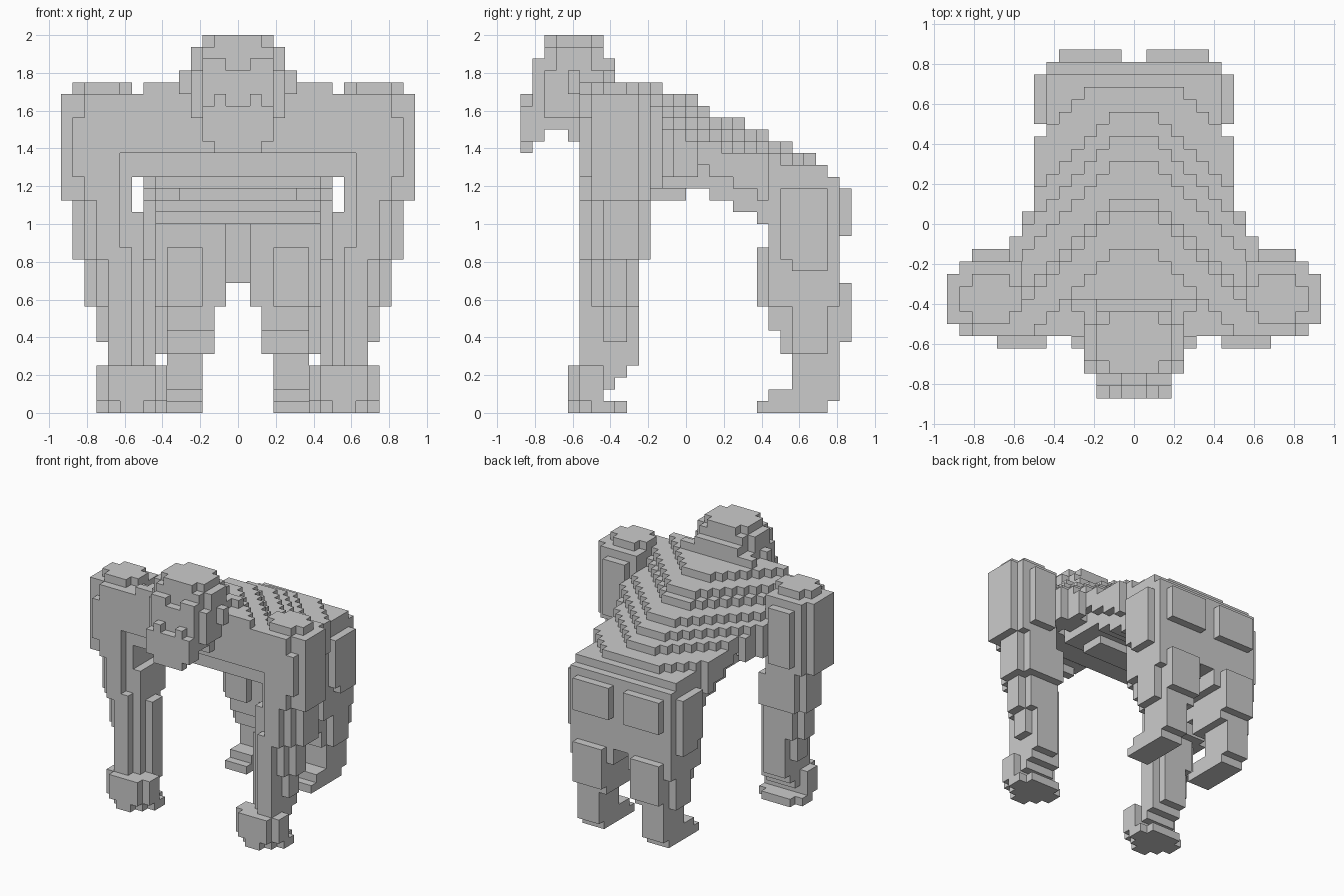
import bpy
import bmesh
from mathutils import Vector

cube = bpy.data.objects.get("Cube")
if cube:
    bpy.data.objects.remove(cube, do_unlink=True)

UNIT = 2 / 32  # edge length of one block

fur = bpy.data.materials.new("grey_fur")
fur.use_nodes = True
fur.diffuse_color = (0.6, 0.6, 0.6, 1)
fur.node_tree.nodes["Principled BSDF"].inputs["Base Color"].default_value = fur.diffuse_color


def fill(boxes):
    """Collect the blocks inside boxes given as x, y and z ranges."""
    return {(x, y, z)
            for (xa, xb), (ya, yb), (za, zb) in boxes
            for x in range(xa, xb) for y in range(ya, yb) for z in range(za, zb)}


def mirrored(cells):
    return {(-1 - x, y, z) for x, y, z in cells}


def build(name, cells):
    """Make one object from the outer faces of a set of blocks."""
    bm = bmesh.new()
    verts = {}

    def corner(point):
        key = tuple(point)
        if key not in verts:
            verts[key] = bm.verts.new(Vector(key) * UNIT)
        return verts[key]

    for cell in sorted(cells):
        for axis in range(3):
            u, v = (axis + 1) % 3, (axis + 2) % 3
            for side in (0, 1):
                neighbour = list(cell)
                neighbour[axis] += 2 * side - 1
                if tuple(neighbour) in cells:
                    continue
                loop = []
                for du, dv in ((0, 0), (1, 0), (1, 1), (0, 1)):
                    point = list(cell)
                    point[axis] += side
                    point[u] += du
                    point[v] += dv
                    loop.append(corner(point))
                bm.faces.new(loop if side else loop[::-1])
    # merge flat neighbouring faces
    bmesh.ops.dissolve_limit(bm, angle_limit=0.01, verts=bm.verts[:], edges=bm.edges[:])
    mesh = bpy.data.meshes.new(name)
    bm.to_mesh(mesh)
    bm.free()
    mesh.materials.append(fur)
    obj = bpy.data.objects.new(name, mesh)
    bpy.context.collection.objects.link(obj)


# Torso: terraced back that drops to the rear and to the sides
terraces = ((28, -2), (27, 1), (26, 2), (25, 5), (24, 7),
            (23, 9), (22, 11), (21, 12), (20, 13))
belly = {-9: 22, -8: 20, -7: 20, -6: 20, -5: 20, -4: 19, -3: 18, -2: 18, -1: 18,
         0: 19, 1: 19, 2: 18, 3: 18, 4: 17, 5: 17}


def back_height(x, y):
    for height, limit in terraces:
        drop = max(0, x - 1)
        if height == 22:
            drop = max(0, drop - 2)
        elif height < 22:
            drop = 0
        if y + drop < limit:
            return min(height, 27) if x > 7 else height
    return 20


def half_width(y):
    return 10 if y < -1 else 9 if y < 1 else 8 if y < 7 else 7


torso = set()
for y in range(-9, 13):
    for x in range(half_width(y)):
        low = belly.get(y, 16)
        if x == 7:
            low += 2 if y > -5 else 0
        elif x > 7:
            low = max(low, 22 if y < -8 else 20)
        elif x > 4 and -4 < y < 0:
            low += 1
        torso |= {(x, y, z) for z in range(low, back_height(x, y))}
torso |= fill([((0, 1), (8, 13), (11, 16))])
build("torso", torso | mirrored(torso))

# Head: skull, brow, muzzle, ears and nape
head = fill([
    ((0, 2), (-12, -7), (31, 32)),
    ((2, 3), (-11, -8), (31, 32)),
    ((0, 3), (-12, -7), (25, 31)),
    ((3, 4), (-12, -7), (25, 29)),
    ((3, 4), (-11, -8), (29, 31)),
    ((0, 3), (-12, -8), (24, 25)),
    ((0, 3), (-10, -9), (23, 24)),
    ((1, 3), (-13, -12), (27, 30)),
    ((0, 1), (-13, -12), (27, 29)),
    ((0, 3), (-13, -12), (23, 27)),
    ((0, 3), (-14, -13), (23, 26)),
    ((0, 2), (-14, -13), (22, 23)),
    ((1, 2), (-14, -13), (26, 27)),
    ((4, 5), (-10, -9), (27, 29)),
    ((0, 5), (-7, -6), (27, 29)),
    ((0, 3), (-7, -6), (29, 30)),
])
build("head", head | mirrored(head))

# Arms: rounded shoulder, tapering forearm and fist
arm = fill([
    ((10, 13), (-8, -4), (27, 28)),
    ((9, 14), (-7, -5), (27, 28)),
    ((9, 13), (-9, -3), (18, 27)),
    ((13, 14), (-8, -3), (18, 27)),
    ((13, 14), (-9, -8), (20, 25)),
    ((10, 13), (-3, -2), (19, 26)),
    ((14, 15), (-8, -4), (18, 27)),
    ((13, 14), (-7, -4), (13, 18)),
    ((9, 12), (-9, -3), (13, 18)),
    ((12, 13), (-8, -3), (13, 18)),
    ((8, 9), (-8, -3), (13, 17)),
    ((12, 13), (-7, -5), (9, 13)),
    ((9, 11), (-9, -4), (4, 13)),
    ((11, 12), (-8, -4), (9, 13)),
    ((8, 9), (-8, -4), (4, 13)),
    ((7, 8), (-7, -5), (4, 13)),
    ((11, 12), (-7, -5), (6, 9)),
    ((7, 11), (-10, -5), (3, 4)),
    ((7, 11), (-10, -6), (2, 3)),
    ((7, 11), (-10, -7), (1, 2)),
    ((8, 10), (-10, -9), (0, 1)),
    ((7, 11), (-9, -5), (0, 1)),
    ((6, 12), (-9, -7), (1, 4)),
    ((6, 12), (-8, -6), (0, 1)),
])
# hollow on the inner front of the shoulder
arm -= fill([((9, 10), (-9, -8), (14, 22))])

# Legs: thigh, hip plate, buttock, calf, shin and foot
leg = fill([
    ((3, 6), (6, 12), (0, 1)),
    ((3, 6), (7, 13), (1, 2)),
    ((3, 6), (9, 13), (2, 5)),
    ((2, 6), (8, 13), (5, 9)),
    ((6, 7), (9, 12), (5, 9)),
    ((2, 6), (7, 8), (7, 9)),
    ((1, 7), (7, 13), (9, 16)),
    ((3, 6), (6, 7), (9, 14)),
    ((7, 8), (8, 12), (13, 19)),
    ((7, 8), (9, 12), (12, 13)),
    ((1, 6), (13, 14), (15, 19)),
    ((2, 6), (13, 14), (6, 11)),
])
for part, cells in (("arm", arm), ("leg", leg)):
    build("left_" + part, cells)
    build("right_" + part, mirrored(cells))
